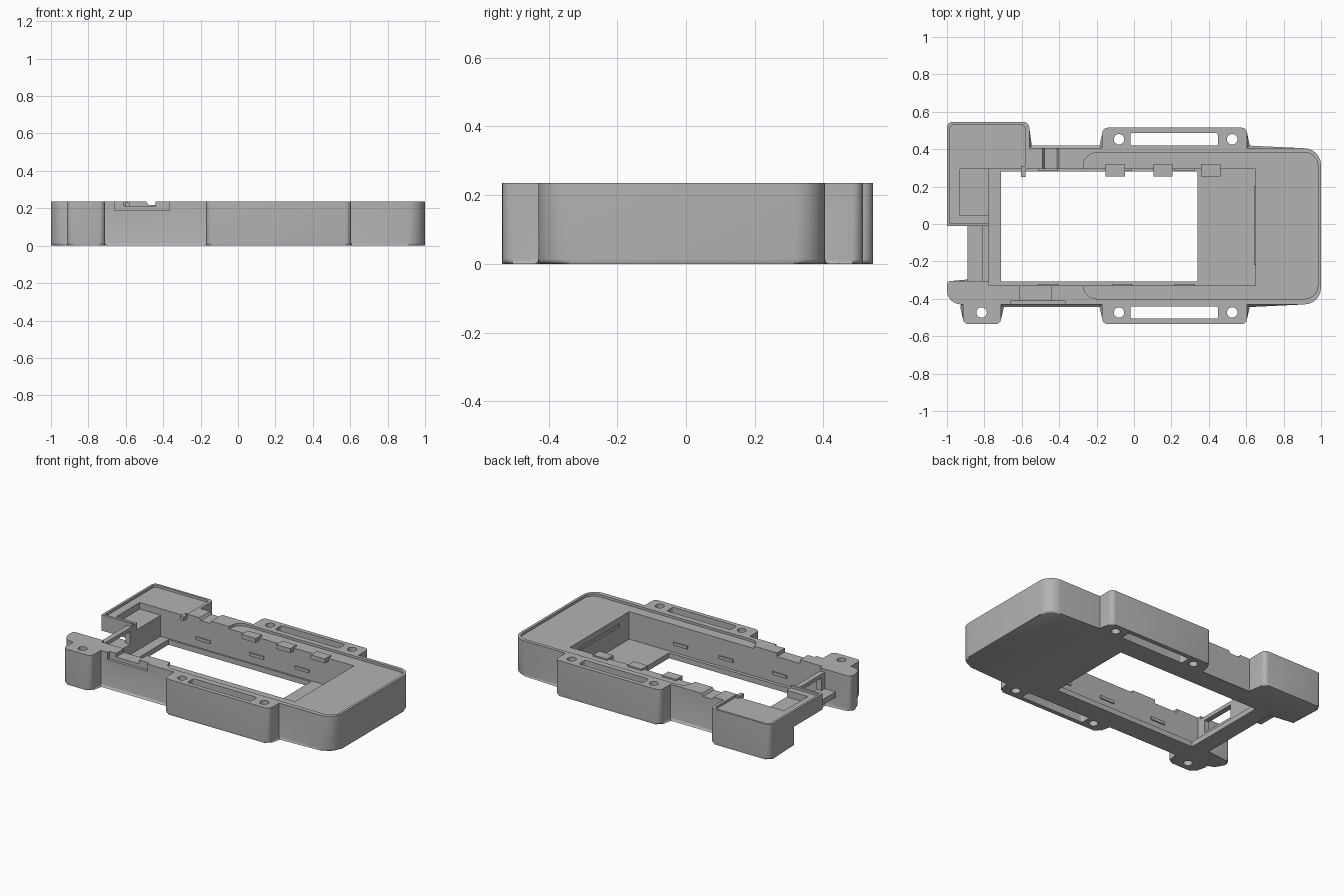
import bpy, bmesh, math
from mathutils import Vector

if "Cube" in bpy.data.objects:
    bpy.data.objects.remove(bpy.data.objects["Cube"])

H = 0.235
grey = bpy.data.materials.new("plain grey")
grey.diffuse_color = (0.45, 0.45, 0.45, 1)
grey.use_nodes = True
grey.node_tree.nodes["Principled BSDF"].inputs["Base Color"].default_value = grey.diffuse_color


def rounded(points, seg=6):
    """Outline from (x, y, radius) corners, listed anticlockwise."""
    out = []
    n = len(points)
    for i, (x, y, r) in enumerate(points):
        p = Vector((x, y))
        if r == 0:
            out.append(p)
            continue
        a = (Vector(points[i - 1][:2]) - p).normalized() * r
        b = (Vector(points[(i + 1) % n][:2]) - p).normalized() * r
        c = p + a + b
        for k in range(seg + 1):
            t = k / seg * math.pi / 2
            out.append(c - b * math.cos(t) - a * math.sin(t))
    return out


def prism(name, outline, z0, z1, bevel=0):
    """Extruded outline with an optional rounded bottom edge."""
    bm = bmesh.new()
    low = [bm.verts.new((p[0], p[1], z0)) for p in outline]
    high = [bm.verts.new((p[0], p[1], z1)) for p in outline]
    base = bm.faces.new(list(reversed(low)))
    bm.faces.new(high)
    n = len(outline)
    for i in range(n):
        j = (i + 1) % n
        bm.faces.new((low[i], low[j], high[j], high[i]))
    if bevel:
        bmesh.ops.bevel(bm, geom=list(base.edges), offset=bevel, segments=3,
                        profile=0.5, affect='EDGES', clamp_overlap=False)
    bmesh.ops.recalc_face_normals(bm, faces=bm.faces)
    me = bpy.data.meshes.new(name)
    bm.to_mesh(me)
    bm.free()
    me.materials.append(grey)
    ob = bpy.data.objects.new(name, me)
    bpy.context.collection.objects.link(ob)
    return ob


def box(name, x0, x1, y0, y1, z0, z1, r=0):
    corners = [(x0, y0, r), (x1, y0, r), (x1, y1, r), (x0, y1, r)]
    return prism(name, rounded(corners), z0, z1)


def combine(target, tool, op='DIFFERENCE'):
    m = target.modifiers.new("combine", 'BOOLEAN')
    m.operation, m.object, m.solver = op, tool, 'EXACT'
    bpy.context.view_layer.objects.active = target
    bpy.ops.object.modifier_apply(modifier=m.name)
    bpy.data.objects.remove(tool, do_unlink=True)


# Main tray with strap lugs, corner post and raised corner block
s = 0.03
tray = prism("tray", rounded([
    (-1, -0.43, 0.075), (-0.915, -0.43, 0), (-0.915, -0.535, s), (-0.71, -0.535, s),
    (-0.71, -0.43, 0), (-0.17, -0.43, 0), (-0.17, -0.535, s), (0.605, -0.535, s),
    (0.605, -0.43, 0), (1, -0.43, 0.09), (1, 0.405, 0.09), (0.605, 0.405, 0),
    (0.605, 0.515, s), (-0.17, 0.515, s), (-0.17, 0.405, 0), (-0.56, 0.405, 0),
    (-0.56, 0.545, s), (-1, 0.545, s), (-1, 0.29, 0), (-0.81, 0.29, 0),
    (-0.81, -0.305, 0), (-1, -0.305, 0.02)]), 0, H, 0.014)

# Overhanging ledge and cross strip on the left end
combine(tray, box("ledge", -1, -0.79, -0.012, 0.31, 0.13, H), 'UNION')
combine(tray, box("cross_strip", -0.89, -0.79, -0.32, 0.0, 0.07, 0.105), 'UNION')

# Central cavity, floor window, shallow lid recesses, end port and notches
for x0, x1, y0, y1, z0, z1, r in [
    (-0.775, 0.65, -0.33, 0.293, 0.035, 0.4, 0),
    (-0.71, 0.34, -0.307, 0.282, -0.1, 0.1, 0),
    (-0.27, 0.983, -0.40, 0.382, H - 0.016, 0.4, 0.07),
    (-0.985, -0.58, 0.29, 0.53, H - 0.016, 0.4, 0.025),
    (-0.985, -0.765, 0.004, 0.33, H - 0.016, 0.4, 0),
    (-0.93, -0.765, 0.045, 0.293, 0.175, 0.4, 0),
    (-0.9, -0.74, -0.27, -0.03, 0.105, 0.19, 0),
    (-0.9, -0.74, -0.305, -0.012, 0.215, 0.4, 0),
    (-0.66, -0.365, -0.5, -0.412, 0.187, 0.4, 0),
    (-0.61, -0.44, -0.42, -0.32, 0.21, 0.4, 0),
]:
    combine(tray, box("cutter", x0, x1, y0, y1, z0, z1, r))

# Soft dip in the back rim
dip = [(-0.53, 0.26), (-0.36, 0.26), (-0.36, 0.43), (-0.53, 0.43)]
dip_cut = prism("cutter", dip, 0.218, 0.3)
for v in dip_cut.data.vertices:
    if v.co.z < 0.25:
        v.co.x = -0.445 + (v.co.x + 0.445) * 0.4
combine(tray, dip_cut)

# Strap slots and screw holes
for y in (0.453, -0.473):
    combine(tray, box("cutter", -0.02, 0.45, y - 0.033, y + 0.033, -0.1, 0.4, 0.012))
for x, y in [(-0.08, 0.453), (0.525, 0.453), (-0.08, -0.473), (0.525, -0.473),
             (-0.815, -0.473)]:
    ring = [(x + 0.028 * math.cos(k * math.tau / 24),
             y + 0.028 * math.sin(k * math.tau / 24)) for k in range(24)]
    combine(tray, prism("cutter", ring, -0.1, 0.4))

bpy.ops.object.select_all(action='DESELECT')
tray.select_set(True)
bpy.context.view_layer.objects.active = tray
bpy.ops.object.shade_smooth_by_angle(angle=math.radians(35))

# Retaining tabs on the back rim
for x in (-0.10, 0.155, 0.41):
    box("rim_tab", x - 0.052, x + 0.052, 0.255, 0.32, 0.2, 0.229)
box("small_tab", -0.605, -0.58, 0.252, 0.31, 0.205, 0.23)

# Thin grip ridges along the cavity walls
for x in (-0.46, -0.065, 0.27):
    box("back_ridge", x - 0.053, x + 0.053, 0.284, 0.30, 0.085, 0.105)
    box("front_ridge", x - 0.053, x + 0.053, -0.335, -0.322, 0.085, 0.105)
box("end_ridge", 0.642, 0.66, -0.22, 0.2, 0.16, 0.18)
